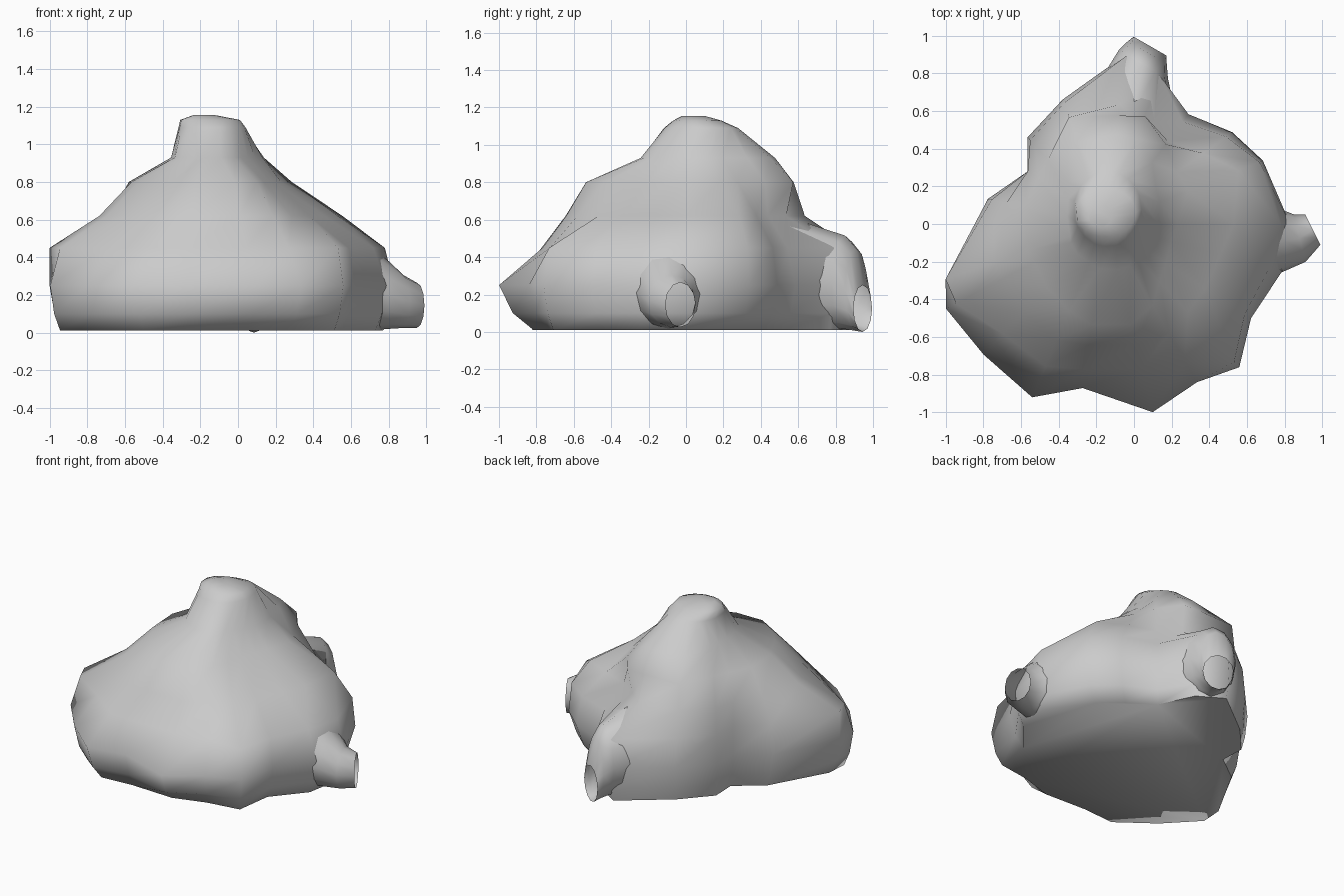
import bpy, bmesh
from math import sin, cos, radians, pi, hypot

if "Cube" in bpy.data.objects:
    bpy.data.objects.remove(bpy.data.objects["Cube"])

CX, CY = -0.15, 0.0
LEVELS = [0.01, 0.25, 0.45, 0.62, 0.80, 0.93]
ANGLES = [0, 22, 36, 53, 70, 83, 109, 132, 146, 168, 199, 208, 227, 247, 262, 284, 300, 313, 327, 345]
# outline radius at each level, one row per direction
RADII = [
    [.92, .98, .93, .68, .38, .28],
    [.77, .90, .88, .76, .47, .31],
    [.70, .83, .79, .64, .47, .33],
    [.66, .73, .68, .55, .53, .41],
    [.82, .84, .84, .57, .61, .48],
    [.88, .91, .90, .64, .58, .48],
    [.66, .70, .68, .62, .60, .46],
    [.58, .62, .60, .56, .46, .30],
    [.46, .50, .50, .50, .43, .24],
    [.58, .64, .62, .54, .44, .21],
    [.83, .90, .90, .62, .44, .20],
    [.90, .96, .90, .62, .43, .21],
    [.87, .95, .80, .64, .46, .22],
    [.89, 1.0, .82, .67, .50, .22],
    [.81, .88, .78, .65, .54, .24],
    [.84, 1.03, .79, .66, .55, .25],
    [.86, .97, .84, .67, .50, .26],
    [.97, 1.04, 1.0, .64, .42, .24],
    [.83, .92, .88, .63, .38, .24],
    [.91, .97, .90, .63, .36, .25],
]


def loft(name, rings, capped):
    """Skin a list of closed rings of equal point count, shaded smooth."""
    bm = bmesh.new()
    vr = [[bm.verts.new(p) for p in r] for r in rings]
    n = len(vr[0])
    for a, b in zip(vr, vr[1:]):
        for i in range(n):
            j = (i + 1) % n
            bm.faces.new((a[i], a[j], b[j], b[i]))
    if capped:
        bm.faces.new(vr[0])
        bm.faces.new(vr[-1])
    bmesh.ops.recalc_face_normals(bm, faces=bm.faces)
    me = bpy.data.meshes.new(name)
    bm.to_mesh(me)
    bm.free()
    ob = bpy.data.objects.new(name, me)
    bpy.context.collection.objects.link(ob)
    for o in bpy.context.selected_objects:
        o.select_set(False)
    bpy.context.view_layer.objects.active = ob
    ob.select_set(True)
    bpy.ops.object.shade_smooth_by_angle(angle=radians(70))
    return ob


def contour(z, radii):
    return [(CX + r * cos(radians(a)), CY + r * sin(radians(a)), z) for a, r in zip(ANGLES, radii)]


def oval(cx, cy, z, rx, ry):
    return [(cx + rx * cos(radians(a)), cy + ry * sin(radians(a)), z) for a in ANGLES]


# main mound: irregular contours, rounded at the foot, closed by a summit ridge
rings = [contour(z, [row[k] for row in RADII]) for k, z in enumerate(LEVELS)]
rings.insert(1, contour(0.10, [0.4 * row[0] + 0.6 * row[1] for row in RADII]))
rings.append(oval(-0.14, 0.08, 1.09, 0.18, 0.20))
rings.append(oval(-0.15, 0.06, 1.13, 0.16, 0.13))
rings.append(oval(-0.18, 0.04, 1.155, 0.06, 0.06))
loft("mound", rings, True)


def upright_ring(cx, cy, cz, nx, ny, half_w, half_h, n=12):
    """Oval ring standing upright, facing (nx, ny)."""
    d = hypot(nx, ny)
    tx, ty = -ny / d, nx / d
    return [(cx + tx * half_w * cos(2 * pi * i / n),
             cy + ty * half_w * cos(2 * pi * i / n),
             cz + half_h * sin(2 * pi * i / n)) for i in range(n)]


# open-ended stubs flaring out of the right and back slopes
loft("right_stub", [
    upright_ring(0.68, -0.09, 0.24, 1, 0.0, 0.22, 0.23),
    upright_ring(0.80, -0.09, 0.20, 1, 0.0, 0.16, 0.18),
    upright_ring(0.88, -0.075, 0.165, 1, 0.25, 0.13, 0.14),
    upright_ring(0.95, -0.03, 0.145, 0.9, 0.45, 0.09, 0.12)], False)
loft("back_spur", [
    upright_ring(-0.02, 0.56, 0.31, 0.2, 1, 0.26, 0.30),
    upright_ring(0.05, 0.85, 0.265, 0.5, 0.87, 0.15, 0.25),
    upright_ring(0.07, 0.91, 0.225, 0.5, 0.87, 0.12, 0.22),
    upright_ring(0.085, 0.945, 0.125, 0.5, 0.87, 0.10, 0.125)], False)
